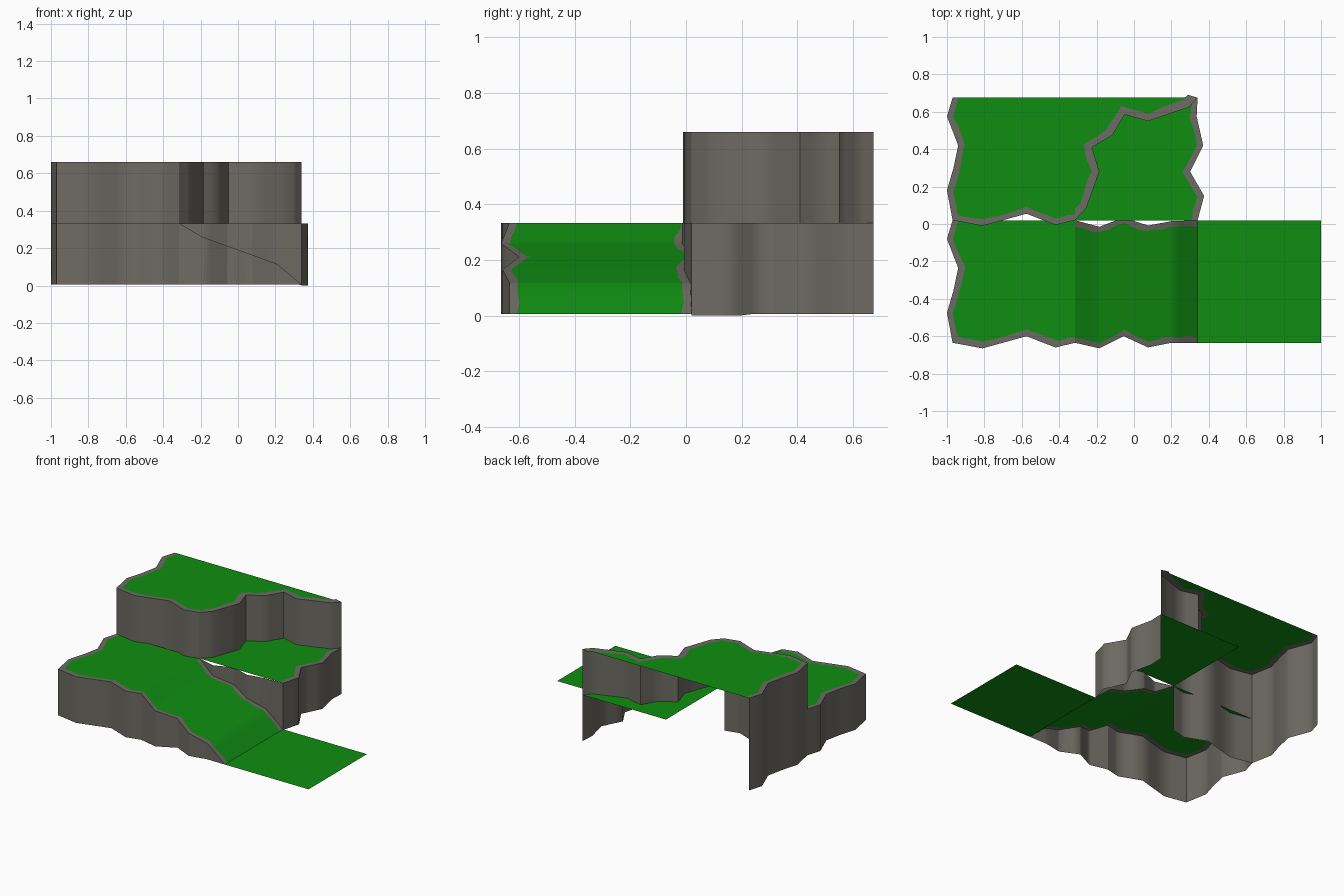
import bpy, bmesh, math, random
from mathutils import Vector

if "Cube" in bpy.data.objects:
    bpy.data.objects.remove(bpy.data.objects["Cube"])

random.seed(4)
BASE, MID, TOP = 0.005, 0.333, 0.66      # terrace levels
X0, X1, X2, X3 = -0.97, -0.315, 0.34, 1.0  # tile borders in x
Y0, Y1, Y2 = -0.635, 0.02, 0.675           # tile borders in y


def material(name, rgb):
    m = bpy.data.materials.new(name)
    m.diffuse_color = (*rgb, 1)
    m.use_nodes = True
    m.node_tree.nodes["Principled BSDF"].inputs["Base Color"].default_value = m.diffuse_color
    return m


GRASS = material("grass green", (0.005, 0.27, 0.006))
ROCK = material("rock grey", (0.155, 0.146, 0.125))


def make(name, faces):
    """faces: list of (points, material index)"""
    bm = bmesh.new()
    for pts, mi in faces:
        f = bm.faces.new([bm.verts.new(p) for p in pts])
        f.material_index = mi
    bmesh.ops.remove_doubles(bm, verts=bm.verts, dist=0.0004)
    me = bpy.data.meshes.new(name)
    bm.to_mesh(me)
    bm.free()
    me.materials.append(GRASS)
    me.materials.append(ROCK)
    ob = bpy.data.objects.new(name, me)
    bpy.context.collection.objects.link(ob)
    bpy.ops.object.select_all(action='DESELECT')
    ob.select_set(True)
    bpy.context.view_layer.objects.active = ob
    bpy.ops.object.shade_smooth_by_angle(angle=math.radians(60))
    return ob


def dense(path, n=3):
    pts = [Vector(p) for p in path]
    out = [a.lerp(b, i / n) for a, b in zip(pts, pts[1:]) for i in range(n)]
    return out + [pts[-1]]


def rim_inner(path, width):
    """Ragged grass line, offset to the left of the path"""
    out = []
    for i, p in enumerate(path):
        dirs = []
        if i > 0:
            dirs.append((p - path[i - 1]).normalized())
        if i < len(path) - 1:
            dirs.append((path[i + 1] - p).normalized())
        ns = [Vector((-d.y, d.x)) for d in dirs]
        n = sum(ns, Vector((0, 0))).normalized()
        w = width / max(0.6, n.dot(ns[0])) * random.uniform(0.85, 1.15)
        out.append(p + n * w)
    return out


def terrace(name, path, corners, z, low, width=0.033, ends=(None, None)):
    """Flat grass top with rocky rim and vertical cliff; land lies left of path"""
    outer = dense(path)
    inner = rim_inner(outer, width)
    for i, e in zip((0, -1), ends):
        if e:
            inner[i] = Vector(e)
    faces = [([(*p, z) for p in inner] + [(*c, z) for c in corners], 0)]
    for a, b, ia, ib in zip(outer, outer[1:], inner, inner[1:]):
        faces.append(([(*a, z), (*b, z), (*ib, z), (*ia, z)], 1))
        faces.append(([(*a, low(a)), (*b, low(b)), (*b, z), (*a, z)], 1))
    return make(name, faces)


# Ragged outline shared by the two left-hand corner tiles
WEST = [(0, .655), (-.03, .555), (.03, .4), (.005, .28), (-.03, .16), (0, 0)]
SOUTH = [(.16, -.03), (.395, .035), (.55, -.025), (.655, 0)]


def corner_tile(name, y, z):
    path = [(X0 + a, y + b) for a, b in WEST + SOUTH]
    return terrace(name, path, [(X1, y + .655)], z, lambda p: BASE,
                   ends=((X0 + .03, y + .655), (X1, y + .03)))


corner_tile("front_left_terrace", Y0, MID)
corner_tile("back_left_terrace", Y1, TOP)

# Inner-corner cliff in the back middle tile
terrace("inner_corner_cliff",
        [(X1, Y1), (-.255, .085), (-.185, .28), (-.225, .41), (-.115, .475),
         (-.05, .585), (.075, .55), (.295, .625), (X2, Y2)],
        [(X1, Y2)], TOP, lambda p: MID, 0.042,
        ends=((X1, Y1 + .06), (X2 - .07, Y2)))

# Middle level plateau below it, with its own cliff on the right
terrace("middle_plateau",
        [(X2, Y1), (.375, .15), (.30, .28), (.37, .42), (.335, .575), (X2, Y2)],
        [(X1, Y2), (X1, Y1)], MID, lambda p: 0.0 if p.y < 0.2 else BASE, 0.033,
        ends=((X2 - .03, Y1), (X2 - .03, Y2)))

# Ramp tile: curved slope between ragged front and back edges
SLOPE = [(X1, MID), (-.19, .26), (-.06, .213), (.08, .163), (.21, .115), (X2, BASE)]
FRONT = [(X1, Y0), (-.185, -.665), (-.055, -.60), (.075, -.66), (.2, -.635), (X2, Y0)]
BACK = [(X1, Y1), (-.185, -.015), (-.055, .035), (.075, -.008), (.2, .015), (X2, Y1)]


def lookup(table, x):
    for (xa, va), (xb, vb) in zip(table, table[1:]):
        if x <= xb + 1e-6:
            return va + (vb - va) * (x - xa) / (xb - xa)
    return table[-1][1]


xs = sorted({round(p[0], 4) for p in dense(FRONT)} | {x for x, _ in SLOPE})
rows = []
for x in xs:
    yf, yb, z = lookup(FRONT, x), lookup(BACK, x), lookup(SLOPE, x)
    wf, wb = (0.032 * random.uniform(0.8, 1.2) for _ in range(2))
    rows.append([(x, yf, BASE), (x, yf, z), (x, yf + wf, z),
                 (x, yb - wb, z), (x, yb, z), (x, yb, MID)])
faces = []
for a, b in zip(rows, rows[1:]):
    for k, mi in enumerate((1, 1, 0, 1, 1)):
        pts = []
        for p in (a[k], b[k], b[k + 1], a[k + 1]):
            if all((Vector(p) - Vector(q)).length > 0.0005 for q in pts):
                pts.append(p)
        if len(pts) > 2:
            faces.append((pts, mi))
make("ramp", faces)

# Low grass tile at the foot of the ramp
make("ground_tile", [([(X2, Y0, BASE), (X3, Y0, BASE), (X3, Y1, BASE), (X2, Y1, BASE)], 0)])
